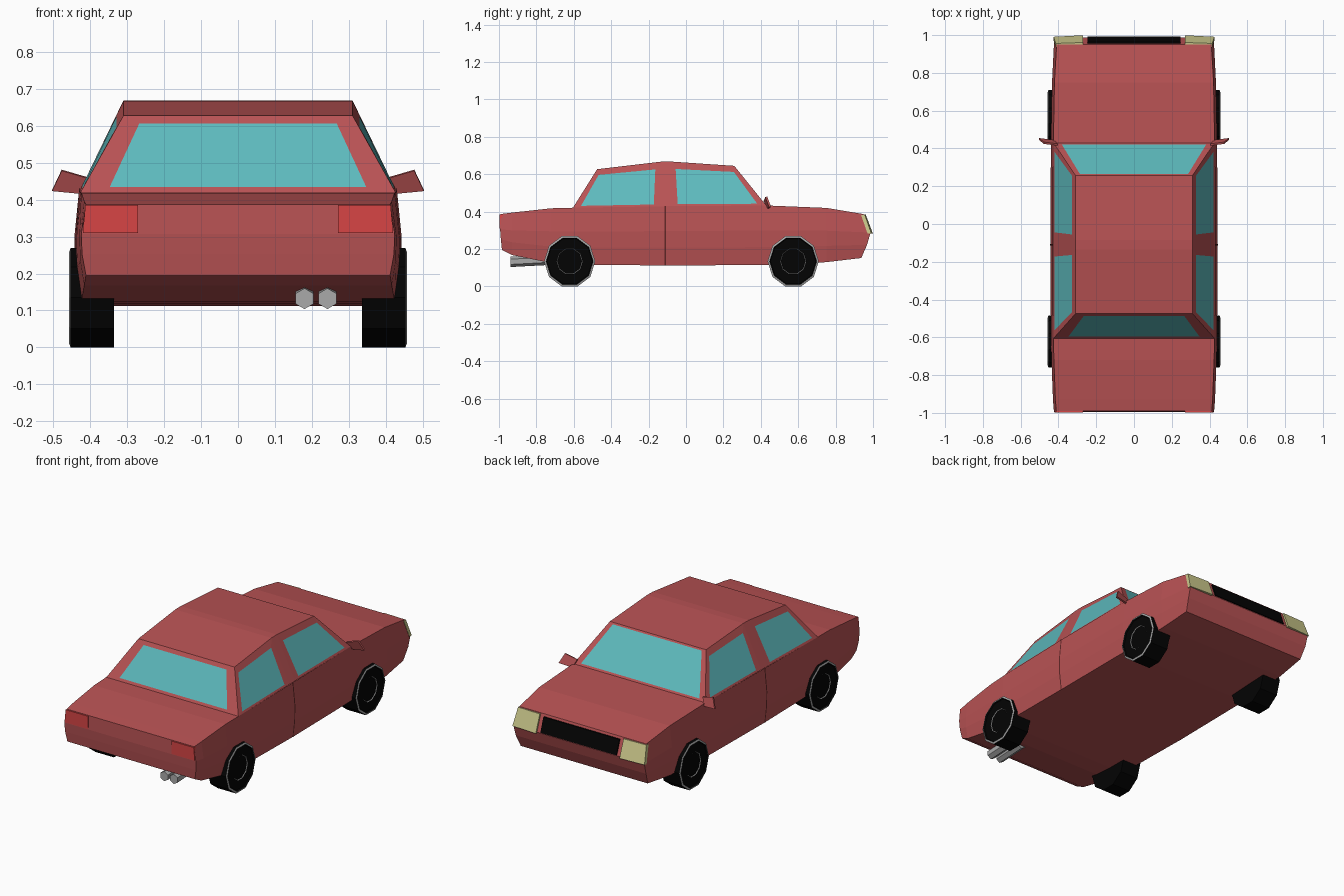
import bpy, bmesh, math
from mathutils import Vector

if "Cube" in bpy.data.objects:
    bpy.data.objects.remove(bpy.data.objects["Cube"])


def mat(name, r, g, b):
    m = bpy.data.materials.new(name)
    m.diffuse_color = (r, g, b, 1)
    m.use_nodes = True
    m.node_tree.nodes["Principled BSDF"].inputs["Base Color"].default_value = m.diffuse_color
    return m


RED = mat("paint", 0.48, 0.085, 0.088)
DARK = mat("seam", 0.12, 0.02, 0.02)
GLASS = mat("glass", 0.11, 0.49, 0.51)
LAMP = mat("headlamp", 0.6, 0.58, 0.26)
TAIL = mat("tail_lamp", 0.68, 0.06, 0.06)
BLACK = mat("black", 0.001, 0.001, 0.001)
GREY = mat("metal", 0.4, 0.4, 0.4)


def finish(name, bm, *mats):
    bmesh.ops.recalc_face_normals(bm, faces=bm.faces)
    me = bpy.data.meshes.new(name)
    bm.to_mesh(me)
    bm.free()
    for m in mats:
        me.materials.append(m)
    ob = bpy.data.objects.new(name, me)
    bpy.context.collection.objects.link(ob)
    return ob


def loft(bm, rings):
    """Skin closed rings of points."""
    vs = [[bm.verts.new(p) for p in r] for r in rings]
    n = len(vs[0])
    for a, b in zip(vs, vs[1:]):
        for i in range(n):
            j = (i + 1) % n
            bm.faces.new((a[i], a[j], b[j], b[i]))
    return vs


def slab(name, quad, depth, m):
    """Solid plate from four corners pushed along a depth vector."""
    bm = bmesh.new()
    vs = loft(bm, [quad, [Vector(p) + Vector(depth) for p in quad]])
    bm.faces.new(vs[0])
    bm.faces.new(vs[1])
    return finish(name, bm, m)


def window(bm, c, u, v):
    """Frame and glass filling corners (base, top, top, base)."""
    def at(s, t):
        return c[0].co.lerp(c[3].co, s).lerp(c[1].co.lerp(c[2].co, s), t)
    inner = [bm.verts.new(at(s, t)) for s, t in ((u, v[0]), (u, v[1]), (1 - u, v[1]), (1 - u, v[0]))]
    for i in range(4):
        j = (i + 1) % 4
        bm.faces.new((c[i], c[j], inner[j], inner[i]))
    bm.faces.new(inner).material_index = 1


# Lower body: stations (y at four levels, top z, bottom z, half width)
LEVELS = [(0, 0.97), (0.42, 1.0), (0.7, 0.995), (1, 0.97)]
stations = [
    ((-0.991, -0.994, -0.99, -0.984), 0.387, 0.195, 0.424),
    ((-0.93,) * 4, 0.395, 0.168, 0.429),
    ((-0.72,) * 4, 0.418, 0.125, 0.437),
    ((-0.605,) * 4, 0.421, 0.117, 0.44),
    ((-0.1,) * 4, 0.429, 0.112, 0.443),
    ((0.43,) * 4, 0.433, 0.115, 0.44),
    ((0.75,) * 4, 0.42, 0.13, 0.434),
    ((0.95, 0.987, 0.968, 0.937), 0.387, 0.152, 0.422),
]
bm = bmesh.new()
rings = []
for ys, zt, zb, w in stations:
    right = [(w * k, y, zt + (zb - zt) * t) for y, (t, k) in zip(ys, LEVELS)]
    rings.append(right + [(-x, y, z) for x, y, z in reversed(right)])
vs = loft(bm, rings)
for ring in (vs[0], vs[-1]):
    for i in range(3):
        bm.faces.new((ring[i], ring[i + 1], ring[6 - i], ring[7 - i]))
bmesh.ops.recalc_face_normals(bm, faces=bm.faces)
# Open the deck below the cabin
deck = [f for f in bm.faces if f.normal.z > 0.9 and -0.6 < f.calc_center_median().y < 0.43]
bmesh.ops.delete(bm, geom=deck, context="FACES")
finish("body", bm, RED)

# Cabin: sections (base y, base z, roof y, roof z), windows framed in the faces
cabin = [(-0.605, 0.42, -0.475, 0.627), (-0.135, 0.427, -0.135, 0.667),
         (-0.085, 0.428, -0.085, 0.668), (0.43, 0.432, 0.258, 0.645)]
bm = bmesh.new()
rows = [[bm.verts.new(p) for p in ((0.426, yb, zb), (0.31, yt, zt), (-0.31, yt, zt), (-0.426, yb, zb))]
        for yb, zb, yt, zt in cabin]
window(bm, rows[0], 0.085, (0.07, 0.9))
window(bm, rows[-1], 0.045, (0.05, 0.96))
for k, (a, b) in enumerate(zip(rows, rows[1:])):
    bm.faces.new((a[1], a[2], b[2], b[1]))
    for lo, hi in ((0, 1), (3, 2)):
        quad = (a[lo], a[hi], b[hi], b[lo])
        if k == 1:
            bm.faces.new(quad)
        else:
            window(bm, quad, 0.08, (0.05, 0.84))
finish("cabin", bm, RED, GLASS)

# Grille
slab("grille", [(-0.245, 0.964, 0.374), (0.245, 0.964, 0.374), (0.245, 0.992, 0.293), (-0.245, 0.992, 0.293)],
     (0, -0.03, 0), BLACK)

for s, side in ((1, "right"), (-1, "left")):
    # Headlamps, tail lamps
    slab(side + "_headlamp", [(s * 0.27, 0.961, 0.384), (s * 0.414, 0.956, 0.384),
                              (s * 0.426, 0.991, 0.284), (s * 0.27, 0.999, 0.284)], (0, -0.02, -0.002), LAMP)
    slab(side + "_tail_lamp", [(s * 0.27, -0.998, 0.385), (s * 0.413, -0.998, 0.385),
                               (s * 0.42, -0.998, 0.31), (s * 0.27, -0.998, 0.31)], (0, 0.02, 0), TAIL)
    # Door mirror, slightly swept
    slab(side + "_mirror", [(s * 0.422, 0.435, 0.415), (s * 0.503, 0.445, 0.423),
                            (s * 0.477, 0.424, 0.478), (s * 0.405, 0.415, 0.457)], (0, 0.01, 0.003), RED)
    # Door seam
    pts = [(0.443 * k + 0.0015, 0.43 - 0.318 * t) for t, k in LEVELS]
    bm = bmesh.new()
    strip = [[bm.verts.new((s * x, y, z)) for y in (-0.114, -0.106)] for x, z in pts]
    for a, b in zip(strip, strip[1:]):
        bm.faces.new((a[0], a[1], b[1], b[0]))
    finish(side + "_door_seam", bm, DARK)

    # Wheels: ten-sided lathe (radius, x) with grey rim rings
    prof = [(0.141, 0.335), (0.141, 0.453), (0.13, 0.457), (0.125, 0.45),
            (0.072, 0.45), (0.068, 0.446)]
    for end, yc in (("front", 0.573), ("rear", -0.622)):
        bm = bmesh.new()
        vs = loft(bm, [[(s * x, yc + 0.97 * r * math.cos(a), 0.1345 + r * math.sin(a))
                        for a in (math.tau * i / 10 for i in range(10))] for r, x in prof])
        bm.faces.ensure_lookup_table()
        for i, f in enumerate(bm.faces):
            f.material_index = 1 if i // 10 in (1, 4) else 0
        bm.faces.new(vs[0])
        bm.faces.new(vs[-1])
        finish(f"{end}_{side}_wheel", bm, BLACK, GREY)

# Twin exhaust pipes
for n, x in enumerate((0.18, 0.242)):
    bm = bmesh.new()
    vs = loft(bm, [[(x + 0.028 * math.sin(a), y, z + 0.028 * math.cos(a))
                    for a in (math.tau * i / 6 for i in range(6))]
                   for y, z in ((-0.937, 0.132), (-0.75, 0.142))])
    bm.faces.new(vs[0])
    bm.faces.new(vs[1])
    finish(f"exhaust_pipe_{n + 1}", bm, GREY)
